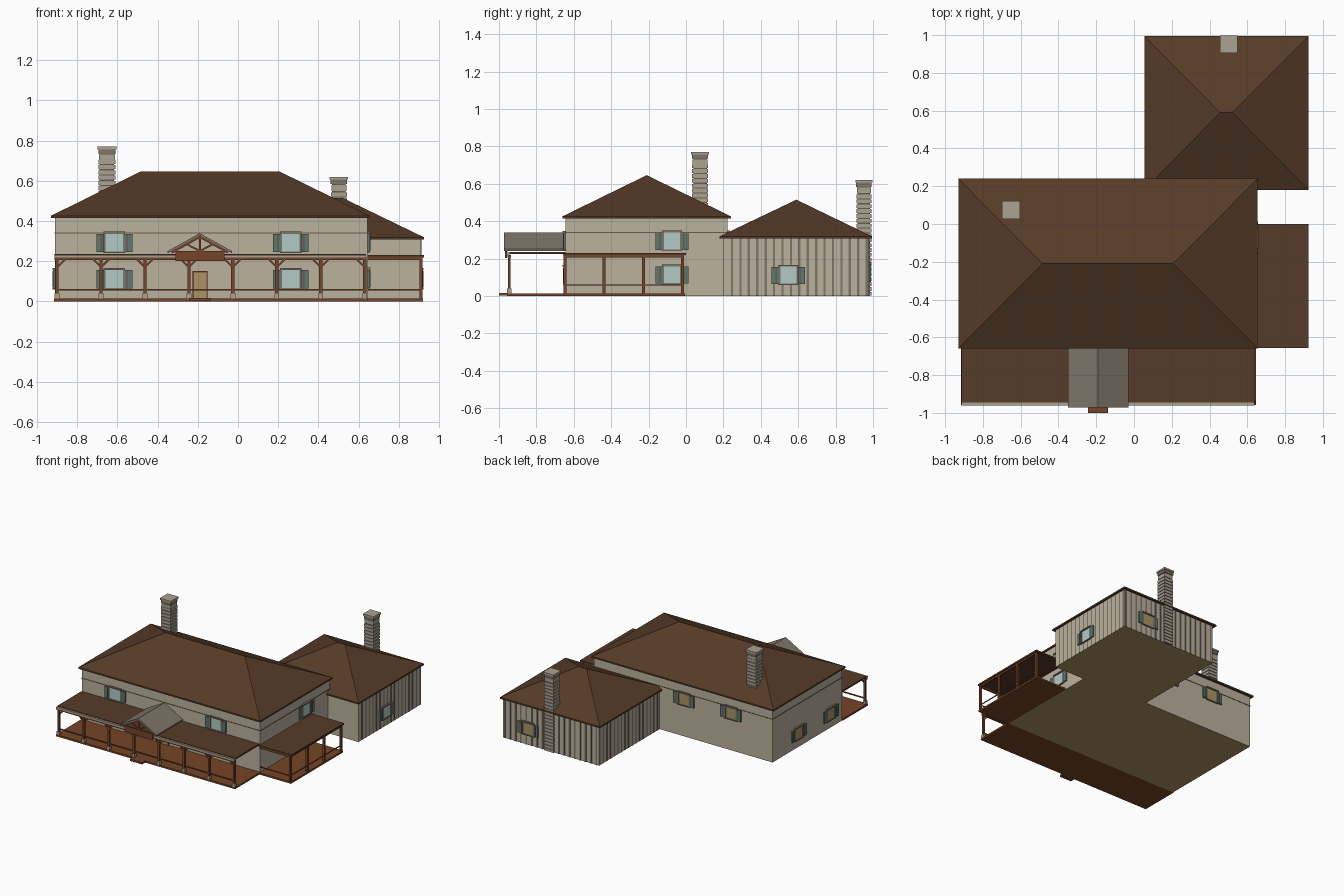
import bpy, bmesh, math
from mathutils import Matrix, Vector

cube = bpy.data.objects.get("Cube")
if cube:
    bpy.data.objects.remove(cube, do_unlink=True)


def material(name, rgb):
    lin = [((c / 255 + 0.055) / 1.055) ** 2.4 for c in rgb] + [1]
    m = bpy.data.materials.new(name)
    m.diffuse_color = lin
    m.use_nodes = True
    bsdf = m.node_tree.nodes["Principled BSDF"]
    bsdf.inputs["Base Color"].default_value = lin
    bsdf.inputs["Roughness"].default_value = 0.9
    return m


WALL = material("plaster beige", (188, 178, 158))
ROOF = material("dark brown shingle", (86, 59, 40))
WOOD = material("red brown timber", (118, 68, 40))
GREY = material("weathered grey", (126, 118, 106))
STONE = material("pale stone", (172, 163, 146))
MORTAR = material("dark mortar", (100, 92, 80))
TEAL = material("teal shutter", (96, 120, 112))
GLASS = material("pale glass", (180, 202, 196))
TAN = material("tan boards", (172, 148, 100))


def finish(name, bm, mats):
    bmesh.ops.recalc_face_normals(bm, faces=bm.faces)
    me = bpy.data.meshes.new(name)
    bm.to_mesh(me)
    bm.free()
    for m in mats:
        me.materials.append(m)
    ob = bpy.data.objects.new(name, me)
    bpy.context.collection.objects.link(ob)
    return ob


def boxes(name, parts, matrix=Matrix()):
    """Parts are (x range, y range, z range, material)."""
    bm = bmesh.new()
    mats = []
    for xr, yr, zr, mat in parts:
        if mat not in mats:
            mats.append(mat)
        lo, hi = Vector((xr[0], yr[0], zr[0])), Vector((xr[1], yr[1], zr[1]))
        m = matrix @ Matrix.Translation((lo + hi) / 2) @ Matrix.Diagonal((*(hi - lo), 1))
        verts = bmesh.ops.create_cube(bm, size=1, matrix=m)["verts"]
        for f in {f for v in verts for f in v.link_faces}:
            f.material_index = mats.index(mat)
    return finish(name, bm, mats)


def beam(name, a, b, w, mat):
    """Square timber between two points in a plane facing the front."""
    a, b = Vector(a), Vector(b)
    d = b - a
    m = Matrix.Translation((a + b) / 2) @ d.to_track_quat('Z', 'Y').to_matrix().to_4x4()
    h = w / 2
    return boxes(name, [((-h, h), (-h, h), (-d.length / 2, d.length / 2), mat)], m)


def house_body(name, xr, yr, top):
    ob = boxes(name, [(xr, yr, (0, top), WALL)])
    ob.data.materials.append(TAN)
    for p in ob.data.polygons:
        p.material_index = int(p.normal.z < -0.5)


def hip_roof(name, xr, yr, eave, top, ridge, ridge_y):
    bm = bmesh.new()
    corners = [(xr[0], yr[0]), (xr[1], yr[0]), (xr[1], yr[1]), (xr[0], yr[1])]
    low = [bm.verts.new((x, y, eave - 0.008)) for x, y in corners]
    mid = [bm.verts.new((x, y, eave + 0.004)) for x, y in corners]
    l, r = [bm.verts.new((x, ridge_y, top)) for x in ridge]
    bm.faces.new(low)
    for i in range(4):
        j = (i + 1) % 4
        bm.faces.new((low[i], low[j], mid[j], mid[i]))
    for f in ((mid[0], mid[1], r, l), (mid[1], mid[2], r), (mid[2], mid[3], l, r), (mid[3], mid[0], l)):
        bm.faces.new(f)
    finish(name, bm, [ROOF])


# House walls and roofs
house_body("main_house", (-0.91, 0.645), (-0.645, 0.222), 0.42)
house_body("rear_wing", (0.075, 0.91), (0.2, 0.977), 0.312)
hip_roof("main_roof", (-0.93, 0.655), (-0.66, 0.24), 0.422, 0.646, (-0.485, 0.207), -0.21)
hip_roof("wing_roof", (0.055, 0.925), (0.18, 0.995), 0.315, 0.515, (0.455, 0.52), 0.59)
boxes("wall_band", [((-0.913, 0.648), (-0.648, 0.225), (0.338, 0.342), MORTAR)])

# Vertical battens on the wing
battens = []
for i in range(17):
    y = 0.24 + i * 0.045
    for x in (0.073, 0.908):
        battens.append(((x, x + 0.004), (y, y + 0.012), (0, 0.308), GREY))
for i in range(18):
    x = 0.09 + i * 0.047
    battens.append(((x, x + 0.012), (0.976, 0.981), (0, 0.308), GREY))
boxes("wing_battens", battens)

# Windows with shutters: x, y, centre height, wall angle, pane
FRONT, EAST, BACK, WEST = 0, 90, 180, -90
windows = [(x, -0.645, z, FRONT, GLASS) for x in (-0.615, 0.262) for z in (0.295, 0.115)]
windows += [(0.645, -0.075, z, EAST, GLASS) for z in (0.297, 0.117)]
windows += [(0.91, 0.547, 0.115, EAST, GLASS), (0.69, 0.977, 0.13, BACK, TAN)]
windows += [(x, 0.222, 0.297, BACK, TAN) for x in (-0.14, -0.55)]
windows += [(-0.91, y, 0.115, WEST, TAN) for y in (-0.1, -0.5)]
for n, (x, y, z, angle, pane) in enumerate(windows):
    m = Matrix.Translation((x, y, z)) @ Matrix.Rotation(math.radians(angle), 4, 'Z')
    parts = [((-0.045, 0.045), (-0.006, 0), (-0.05, 0.046), pane),
             ((-0.054, 0.054), (-0.014, 0), (0.042, 0.052), GREY),
             ((-0.054, 0.054), (-0.012, 0), (-0.055, -0.048), GREY)]
    for s in (-1, 1):
        parts.append((sorted((s * 0.043, s * 0.05)), (-0.01, 0), (-0.05, 0.045), GREY))
        parts.append((sorted((s * 0.051, s * 0.089)), (-0.011, 0), (-0.05, 0.04), TEAL))
        parts.append((sorted((s * 0.06, s * 0.068)), (-0.013, 0), (-0.046, 0.036), MORTAR))
    boxes(f"window_{n + 1}", parts, m)

# Front door
boxes("front_door", [((-0.218, -0.157), (-0.653, -0.645), (0.012, 0.143), TAN),
                     ((-0.226, -0.218), (-0.656, -0.645), (0.012, 0.15), WOOD),
                     ((-0.157, -0.151), (-0.656, -0.645), (0.012, 0.15), WOOD),
                     ((-0.226, -0.151), (-0.656, -0.645), (0.143, 0.15), WOOD)])

# Chimneys: stone courses around a mortar core, wide neck and cap
def chimney(name, x, y, half, base, top):
    def block(h, z0, z1, mat):
        return ((x - h, x + h), (y - h, y + h), (z0, z1), mat)
    parts = [block(half - 0.006, base, top - 0.01, MORTAR)]
    z = base
    while z < top - 0.075:
        parts.append(block(half, z, z + 0.02, STONE))
        z += 0.026
    parts += [block(half - 0.002, top - 0.07, top - 0.04, STONE),
              block(half + 0.001, top - 0.036, top - 0.014, GREY),
              block(half + 0.006, top - 0.014, top, STONE)]
    boxes(name, parts)


chimney("main_chimney", -0.652, 0.075, 0.042, 0.45, 0.77)
chimney("wing_chimney", 0.502, 0.951, 0.04, 0.002, 0.62)

# Porch floors, step and roofs
boxes("porch_floor", [((-0.915, 0.645), (-0.958, -0.645), (0, 0.014), WOOD),
                      ((0.645, 0.92), (-0.655, -0.005), (0, 0.014), WOOD)])
boxes("front_step", [((-0.243, -0.137), (-1.0, -0.955), (0.002, 0.016), WOOD)])
boxes("front_porch_roof", [((-0.913, 0.637), (-0.945, -0.645), (0.224, 0.236), ROOF),
                           ((-0.913, 0.637), (-0.96, -0.945), (0.218, 0.232), STONE)])
boxes("side_porch_roof", [((0.645, 0.925), (-0.657, 0), (0.218, 0.23), ROOF)])

# Front posts with stone feet, knee braces and rail
Y = -0.945
boxes("front_beam", [((-0.913, 0.64), (Y - 0.009, Y + 0.009), (0.206, 0.22), WOOD)])
boxes("front_rail", [((-0.9, 0.63), (Y - 0.004, Y + 0.004), (0.054, 0.062), WOOD)])
for i in range(8):
    x = -0.9 + i * 0.2186
    boxes(f"front_post_{i + 1}", [
        ((x - 0.008, x + 0.008), (Y - 0.008, Y + 0.008), (0.014, 0.21), WOOD),
        ((x - 0.012, x + 0.012), (Y - 0.012, Y + 0.012), (0.014, 0.04), STONE)])
    for s in (-1, 1):
        if -0.92 < x + s * 0.04 < 0.65:
            beam(f"front_brace_{i + 1}", (x, Y, 0.17), (x + s * 0.04, Y, 0.21), 0.009, WOOD)

# Side porch posts, beam and rails
side = [((0.903, 0.917), (-0.655, -0.01), (0.206, 0.22), WOOD),
        ((0.907, 0.913), (-0.65, -0.015), (0.055, 0.061), WOOD),
        ((0.645, 0.91), (-0.652, -0.645), (0.055, 0.061), WOOD),
        ((0.645, 0.915), (-0.655, -0.642), (0.206, 0.22), WOOD)]
for i in range(4):
    y = -0.648 + i * 0.21
    side.append(((0.902, 0.918), (y - 0.008, y + 0.008), (0.014, 0.21), WOOD))
boxes("side_porch_frame", side)

# Entrance gable: two roof slabs, open truss and plain board
bm = bmesh.new()
profile = [(-0.16, 0.24), (0, 0.328), (0.16, 0.24), (0.16, 0.25), (0, 0.339), (-0.16, 0.25)]
front, back = [[bm.verts.new((x - 0.19, y, z)) for x, z in profile] for y in (-0.972, -0.645)]
for ring in (front, back):
    bm.faces.new((ring[0], ring[1], ring[4], ring[5]))
    bm.faces.new((ring[1], ring[2], ring[3], ring[4]))
for i in range(6):
    j = (i + 1) % 6
    bm.faces.new((front[i], front[j], back[j], back[i]))
finish("gable_roof", bm, [GREY])
for s in (-1, 1):
    beam("gable_rafter", (-0.19 + s * 0.14, -0.96, 0.244), (-0.19, -0.96, 0.322), 0.012, WOOD)
    beam("gable_strut", (-0.19, -0.96, 0.25), (-0.19 + s * 0.065, -0.96, 0.285), 0.009, WOOD)
beam("gable_king_post", (-0.19, -0.96, 0.245), (-0.19, -0.96, 0.325), 0.01, WOOD)
boxes("entrance_board", [((-0.312, -0.066), (-0.968, -0.958), (0.202, 0.25), WOOD)])
